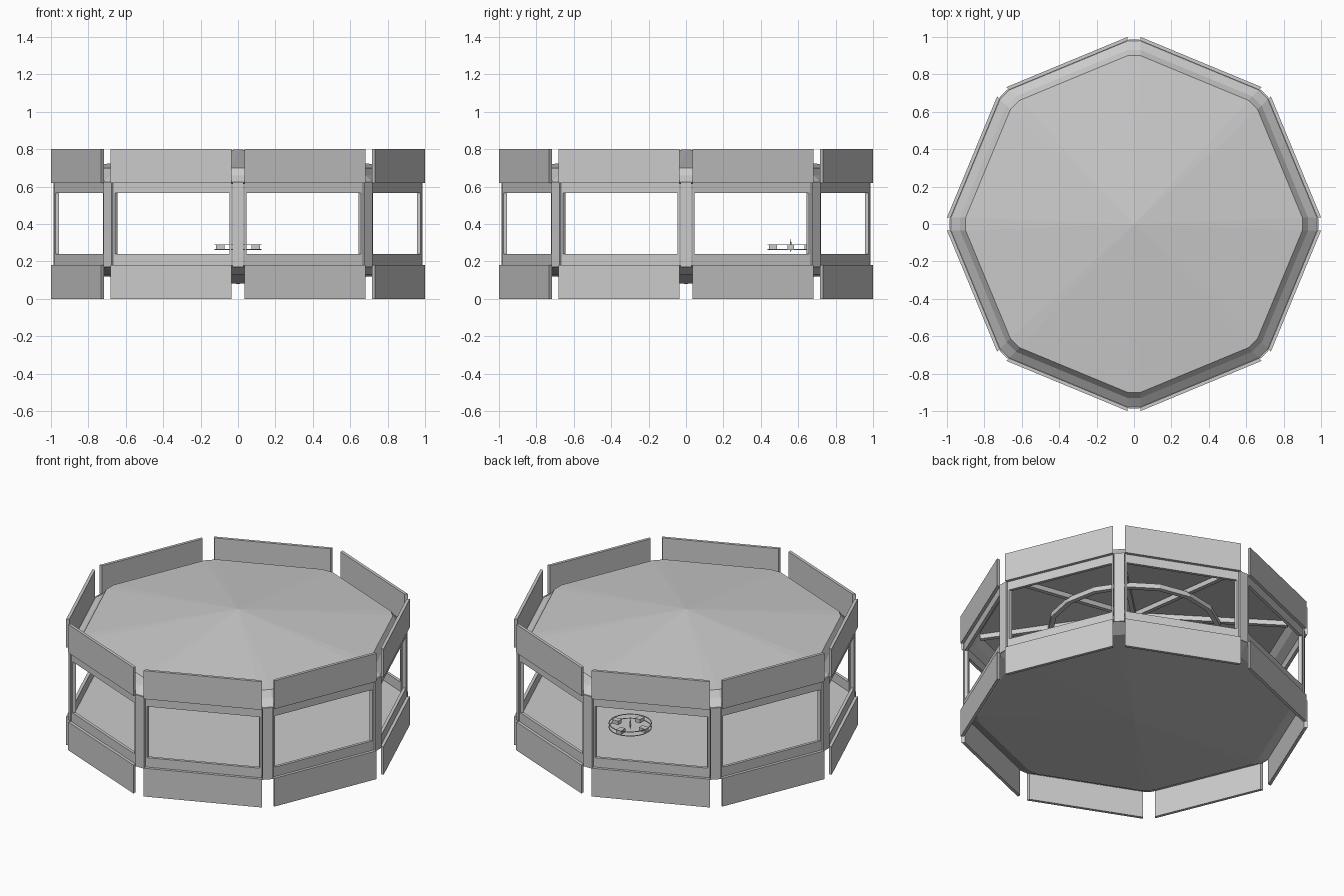
import bpy, bmesh, math
from mathutils import Vector, Matrix

if "Cube" in bpy.data.objects:
    bpy.data.objects.remove(bpy.data.objects["Cube"])

C = 0.035  # half width of the flat at each corner


def corner(r, k, side, c=C):
    a = math.radians(45 * k)
    y = c * side
    return Vector((r * math.cos(a) - y * math.sin(a), r * math.sin(a) + y * math.cos(a)))


def finish(name, bm):
    bmesh.ops.recalc_face_normals(bm, faces=bm.faces[:])
    me = bpy.data.meshes.new(name)
    bm.to_mesh(me)
    bm.free()
    ob = bpy.data.objects.new(name, me)
    bpy.context.collection.objects.link(ob)
    return ob


def prism(bm, pts, z0, z1):
    lo = [bm.verts.new((p[0], p[1], z0)) for p in pts]
    hi = [bm.verts.new((p[0], p[1], z1)) for p in pts]
    n = len(pts)
    bm.faces.new(lo[::-1])
    bm.faces.new(hi)
    for i in range(n):
        j = (i + 1) % n
        bm.faces.new((lo[i], lo[j], hi[j], hi[i]))


def octagon_shell(name, profile):
    """Sweep an (r, z) profile round the blunt-cornered octagon."""
    bm = bmesh.new()
    rows = []
    for r, z in profile:
        if r == 0:
            rows.append([bm.verts.new((0, 0, z))] * 16)
        else:
            rows.append([bm.verts.new((*corner(r, k, s), z)) for k in range(8) for s in (-1, 1)])
    for a, b in zip(rows, rows[1:]):
        for i in range(16):
            j = (i + 1) % 16
            bm.faces.new(list(dict.fromkeys((a[i], a[j], b[j], b[i]))))
    return finish(name, bm)


def side_strips(name, r_out, r_in, z0, z1, t0=0.0, t1=1.0):
    """Flat boards along all eight sides, spanning t0..t1 of each side."""
    bm = bmesh.new()
    for k in range(8):
        o0, o1 = corner(r_out, k, 1), corner(r_out, k + 1, -1)
        i0, i1 = corner(r_in, k, 1), corner(r_in, k + 1, -1)
        prism(bm, [o0.lerp(o1, t0), o0.lerp(o1, t1), i0.lerp(i1, t1), i0.lerp(i1, t0)], z0, z1)
    return finish(name, bm)


# Roof: shallow pyramid with sloping eaves, thin sheet
octagon_shell("roof", [(0, .80), (.90, .70), (.93, .66), (.982, .622),
                       (.965, .615), (.915, .65), (.885, .69), (0, .79)])
# Floor: shallow dish below, flat deck above
octagon_shell("floor", [(0, .08), (.90, .13), (.982, .172), (.965, .18), (0, .18)])

# Outer panels
side_strips("upper_panels", 1.0, .98, .62, .80)
side_strips("lower_panels", 1.0, .98, 0, .18)

# Window frames
side_strips("window_top_rails", .98, .96, .565, .625)
side_strips("window_bottom_rails", .98, .96, .17, .24)
side_strips("window_left_stiles", .98, .96, .24, .565, 0, .015)
side_strips("window_right_stiles", .98, .96, .24, .565, .985, 1)

# Corner posts
bm = bmesh.new()
for k in range(8):
    prism(bm, [corner(.987, k, -1, .03), corner(.987, k, 1, .03),
               corner(.962, k, 1, .03), corner(.962, k, -1, .03)], .17, .625)
finish("corner_posts", bm)

# Sloping roof beams from the centre to each corner
bm = bmesh.new()
w, h = .013, .03
for k in range(8):
    vs = []
    for r, z in ((0, .788), (.89, .688)):
        for s in (-1, 1):
            for dz in (0, -h):
                p = corner(r, k, s, w)
                vs.append(bm.verts.new((p.x, p.y, z + dz)))
    for f in ((0, 1, 3, 2), (4, 5, 7, 6), (0, 1, 5, 4), (2, 3, 7, 6), (0, 2, 6, 4), (1, 3, 7, 5)):
        bm.faces.new([vs[i] for i in f])
finish("roof_beams", bm)


def ring(name, r, thick, height, z, n, loc=(0, 0)):
    """Rectangular-section hoop."""
    bm = bmesh.new()
    rows = []
    for i in range(n):
        a = 2 * math.pi * i / n
        rows.append([bm.verts.new((loc[0] + q * math.cos(a), loc[1] + q * math.sin(a), zz))
                     for q, zz in ((r, z), (r, z + height), (r - thick, z + height), (r - thick, z))])
    for i in range(n):
        a, b = rows[i], rows[(i + 1) % n]
        for j in range(4):
            m = (j + 1) % 4
            bm.faces.new((a[j], b[j], b[m], a[m]))
    return finish(name, bm)


# Hoop bracing the beams
ring("roof_hoop", .50, .03, .03, .68, 16)

# Small floating dial: two hoops, four blocks and a needle
D = (0, .56)
ring("dial_lower_hoop", .125, .006, .003, .262, 32, D)
ring("dial_upper_hoop", .125, .006, .003, .288, 32, D)
bm = bmesh.new()
for k in range(4):
    a = math.radians(90 * k)
    m = Matrix.Translation((D[0], D[1], .276)) @ Matrix.Rotation(a, 4, 'Z') @ \
        Matrix.Translation((.095, 0, 0)) @ Matrix.Diagonal((.045, .035, .024, 1))
    bmesh.ops.create_cube(bm, size=1, matrix=m)
finish("dial_blocks", bm)
bm = bmesh.new()
for flip, z, d in ((1, .298, .044), (-1, .263, .026)):
    bmesh.ops.create_cone(bm, cap_ends=True, segments=8, radius1=.006, radius2=.001, depth=d,
                          matrix=Matrix.Translation((D[0], D[1], z)) @ Matrix.Diagonal((1, 1, flip, 1)))
finish("dial_needle", bm)
